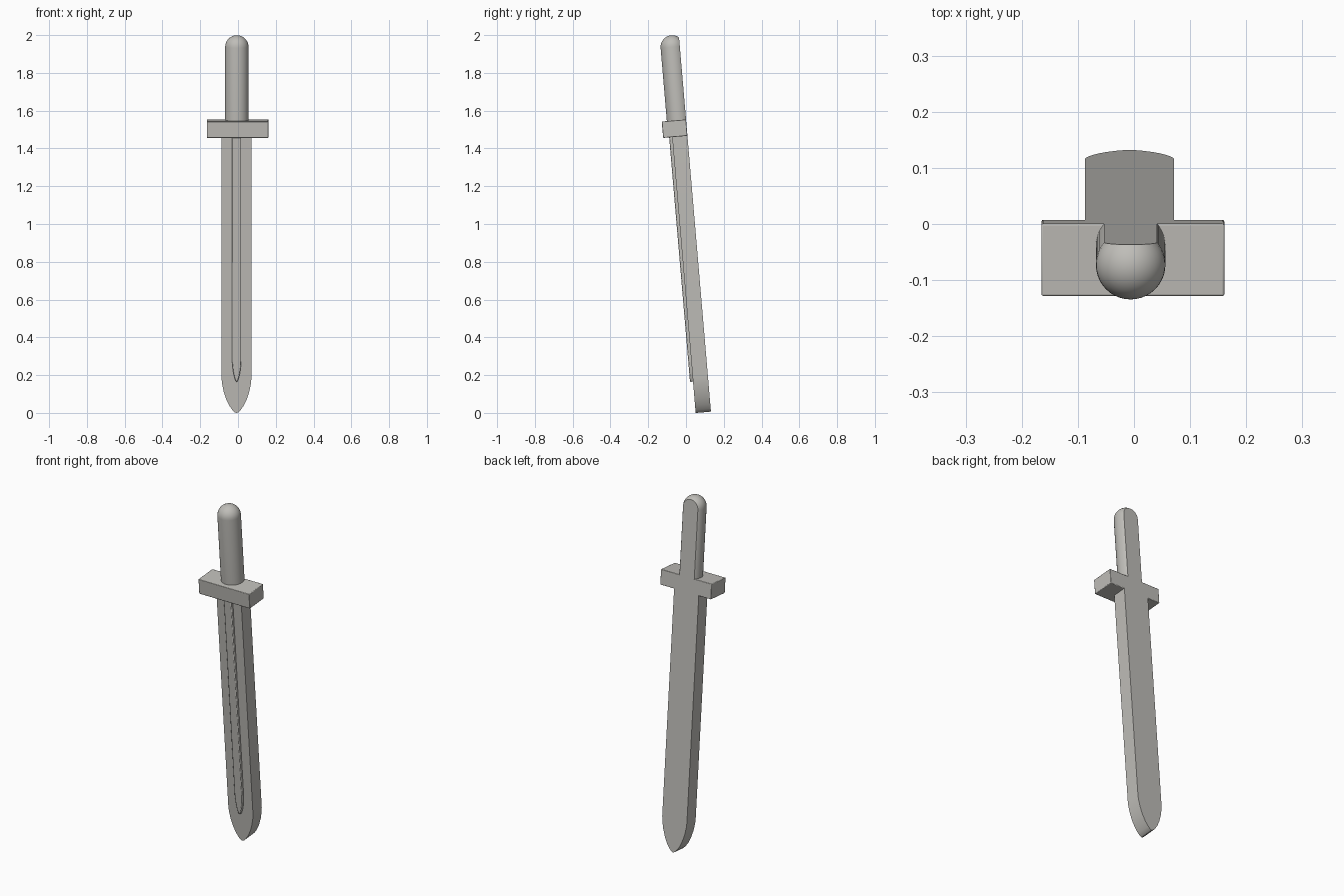
import bpy, bmesh, math
from mathutils import Matrix, Vector

if "Cube" in bpy.data.objects:
    bpy.data.objects.remove(bpy.data.objects["Cube"])

# Whole sword leans back slightly: built upright (back on y = 0), then tilted
TILT = Matrix.Translation((0, 0.132, 0.0066)) @ Matrix.Rotation(math.radians(4.87), 4, 'X')

grey = bpy.data.materials.new("stone_grey")
grey.diffuse_color = (0.52, 0.51, 0.48, 1)
grey.use_nodes = True
grey.node_tree.nodes["Principled BSDF"].inputs["Base Color"].default_value = grey.diffuse_color


def finish(name, bm, bevel=0.0):
    bmesh.ops.recalc_face_normals(bm, faces=bm.faces)
    me = bpy.data.meshes.new(name)
    bm.to_mesh(me)
    bm.free()
    me.transform(TILT)
    me.materials.append(grey)
    ob = bpy.data.objects.new(name, me)
    bpy.context.collection.objects.link(ob)
    if bevel:
        mod = ob.modifiers.new("soft_edges", 'BEVEL')
        mod.width, mod.segments = bevel, 2
        mod.limit_method, mod.angle_limit = 'ANGLE', math.radians(50)
    bpy.context.view_layer.objects.active = ob
    ob.select_set(True)
    bpy.ops.object.shade_smooth_by_angle(angle=math.radians(35))
    ob.select_set(False)
    return ob


def pointed_bar(name, cx, half, tip, shoulder, top, y_back, y_front, bevel=0.0):
    """Flat bar with a curved, pointed lower end."""
    curve = [(0.12, 0.02), (0.28, 0.085), (0.5, 0.22), (0.71, 0.41),
             (0.87, 0.63), (0.97, 0.85), (1, 1)]
    right = [(half * a, tip + (shoulder - tip) * b) for a, b in curve] + [(half, top)]
    outline = [(0, tip)] + right + [(-x, z) for x, z in reversed(right)]
    bm = bmesh.new()
    face = bm.faces.new([bm.verts.new((cx + x, y_back, z)) for x, z in outline])
    ext = bmesh.ops.extrude_face_region(bm, geom=[face])
    verts = [v for v in ext["geom"] if isinstance(v, bmesh.types.BMVert)]
    bmesh.ops.translate(bm, verts=verts, vec=(0, y_front - y_back, 0))
    return finish(name, bm, bevel)


# Blade and the raised rib along its front
pointed_bar("blade", -0.008, 0.079, 0.0, 0.185, 1.48, 0, -0.081)
pointed_bar("blade_rib", -0.007, 0.024, 0.165, 0.28, 1.48, -0.07, -0.097, 0.004)

# Cross guard
bm = bmesh.new()
bmesh.ops.create_cube(bm, size=1)
bmesh.ops.scale(bm, vec=(0.326, 0.129, 0.087), verts=bm.verts)
bmesh.ops.translate(bm, vec=(-0.002, -0.0645, 1.509), verts=bm.verts)
finish("cross_guard", bm, 0.003)

# Grip: round bar with a domed end, cut flat at the back
R, TOP = 0.062, 2.003
profile = [(0, 1.53), (R, 1.53)]
profile += [(R * math.cos(a), TOP - R + R * math.sin(a))
            for a in (math.pi / 2 * i / 8 for i in range(8))] + [(0, TOP)]
bm = bmesh.new()
cx, cy = -0.006, -0.04
vs = [bm.verts.new((cx + r, cy, z)) for r, z in profile]
es = [bm.edges.new(p) for p in zip(vs, vs[1:])]
bmesh.ops.spin(bm, geom=vs + es, cent=(cx, cy, 0), axis=(0, 0, 1),
               angle=2 * math.pi, steps=40)
bmesh.ops.remove_doubles(bm, verts=bm.verts, dist=1e-5)
cut = bmesh.ops.bisect_plane(bm, geom=bm.verts[:] + bm.edges[:] + bm.faces[:],
                             plane_co=Vector((0, 0, 0)), plane_no=Vector((0, 1, 0)),
                             clear_outer=True)
bmesh.ops.holes_fill(bm, edges=[e for e in bm.edges if e.is_boundary], sides=0)
finish("grip", bm)
